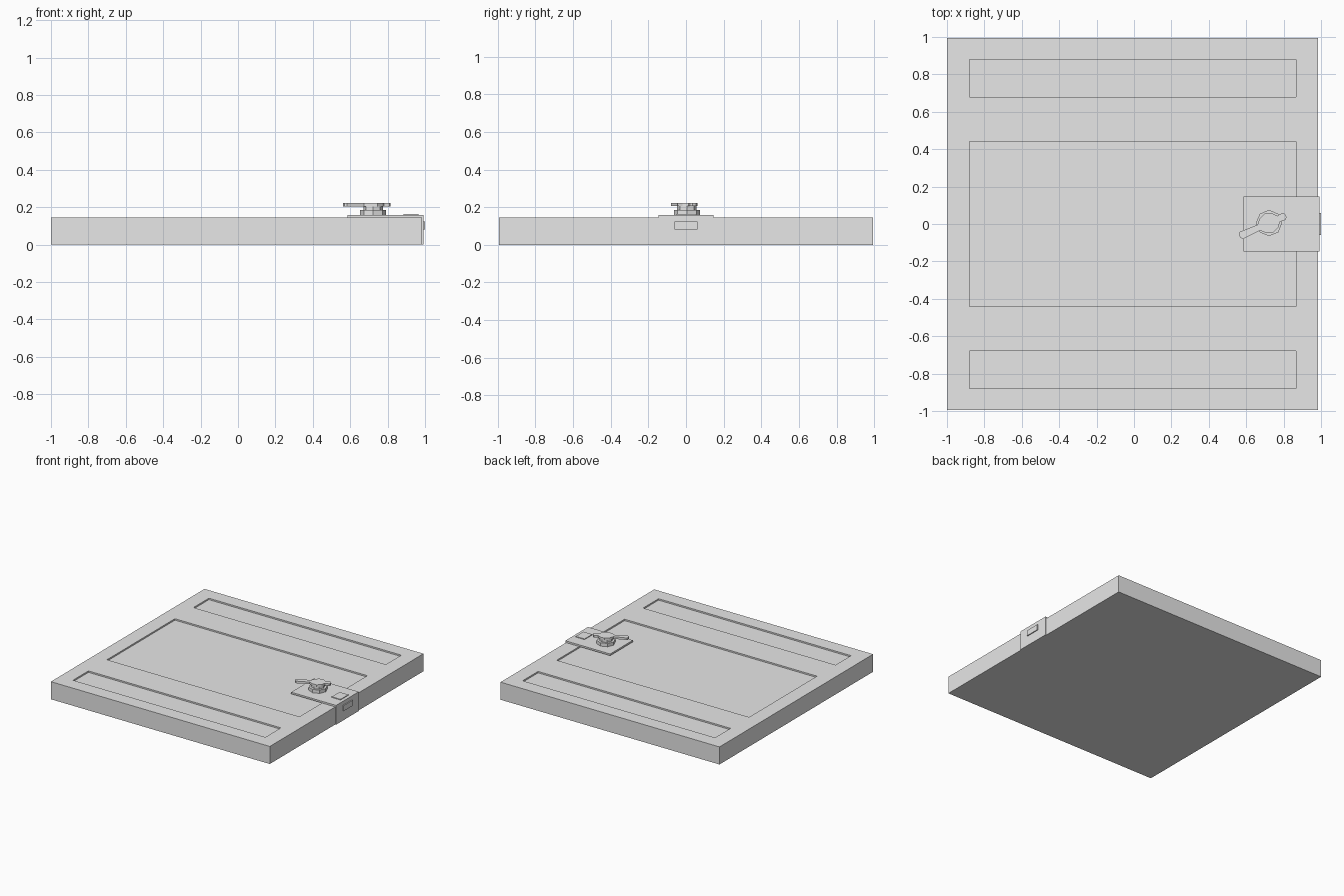
import bpy, bmesh, math
from mathutils import Matrix, Vector

if "Cube" in bpy.data.objects:
    bpy.data.objects.remove(bpy.data.objects["Cube"], do_unlink=True)

grey = bpy.data.materials.new("light grey")
grey.use_nodes = True
COLOUR = (0.8, 0.8, 0.8, 1)
grey.diffuse_color = COLOUR
grey.node_tree.nodes["Principled BSDF"].inputs["Base Color"].default_value = COLOUR


def finish(bm, name):
    bmesh.ops.recalc_face_normals(bm, faces=bm.faces)
    mesh = bpy.data.meshes.new(name)
    bm.to_mesh(mesh)
    bm.free()
    mesh.materials.append(grey)
    obj = bpy.data.objects.new(name, mesh)
    bpy.context.collection.objects.link(obj)
    return obj


def box(name, x, y, z):
    bm = bmesh.new()
    size = Matrix.Diagonal((x[1] - x[0], y[1] - y[0], z[1] - z[0], 1))
    centre = Vector((sum(x) / 2, sum(y) / 2, sum(z) / 2))
    bmesh.ops.create_cube(bm, size=1, matrix=Matrix.Translation(centre) @ size)
    return finish(bm, name)


def prism(name, outline, z0, z1):
    bm = bmesh.new()
    face = bm.faces.new([bm.verts.new((x, y, z0)) for x, y in outline])
    top = bmesh.ops.extrude_face_region(bm, geom=[face])["geom"]
    verts = [v for v in top if isinstance(v, bmesh.types.BMVert)]
    bmesh.ops.translate(bm, verts=verts, vec=(0, 0, z1 - z0))
    return finish(bm, name)


# Door slab: a cell grid, with three cells sunk as panels
TOP, SINK = 0.144, 0.012
xs = [-1, -0.88, 0.865, 0.985]
ys = [-0.995, -0.88, -0.68, -0.44, 0.44, 0.68, 0.88, 0.995]
bm = bmesh.new()
grid = [[bm.verts.new((x, y, TOP)) for x in xs] for y in ys]
cells = {}
for j in range(len(ys) - 1):
    for i in range(len(xs) - 1):
        cells[i, j] = bm.faces.new((grid[j][i], grid[j][i + 1],
                                    grid[j + 1][i + 1], grid[j + 1][i]))
rim = [e for e in bm.edges if e.is_boundary]
skirt = bmesh.ops.extrude_edge_only(bm, edges=rim)["geom"]
for v in skirt:
    if isinstance(v, bmesh.types.BMVert):
        v.co.z = 0
bmesh.ops.contextual_create(bm, geom=[e for e in skirt if isinstance(e, bmesh.types.BMEdge)
                                      and e.is_boundary])
panels = [cells[1, j] for j in (1, 3, 5)]
for face in bmesh.ops.extrude_discrete_faces(bm, faces=panels)["faces"]:
    bmesh.ops.translate(bm, verts=face.verts, vec=(0, 0, -SINK))
finish(bm, "door_slab")

# Lock plate wrapped over the edge, with its latch and raised pad
PLATE = 0.158
box("lock_plate", (0.585, 0.992), (-0.147, 0.147), (TOP, PLATE))
box("lock_edge_plate", (0.985, 0.992), (-0.147, 0.147), (0, TOP))
box("lock_pad", (0.885, 0.965), (-0.05, 0.05), (PLATE, 0.164))
box("latch_bolt", (0.992, 1.0), (-0.06, 0.06), (0.08, 0.125))

# Stepped hub under the handle
CX, CY = 0.722, 0.005


def octagon(r):
    return [(CX + r * math.cos(k * math.pi / 4), CY + r * math.sin(k * math.pi / 4))
            for k in range(8)]


prism("handle_base", octagon(0.070), PLATE, 0.185)
prism("handle_neck", octagon(0.052), 0.185, 0.205)

# Turn handle: long arm, eight-sided boss and short arm
half = [(-0.172, 0.010), (-0.162, 0.021), (-0.060, 0.017), (-0.036, 0.042),
        (0, 0.056), (0.036, 0.042), (0.056, 0.017), (0.088, 0.021), (0.098, 0.010)]
outline = half + [(x, -y) for x, y in reversed(half)]
a = math.radians(24)
turned = [(CX + x * math.cos(a) - y * math.sin(a),
           CY + x * math.sin(a) + y * math.cos(a)) for x, y in outline]
prism("turn_handle", turned, 0.205, 0.222)
